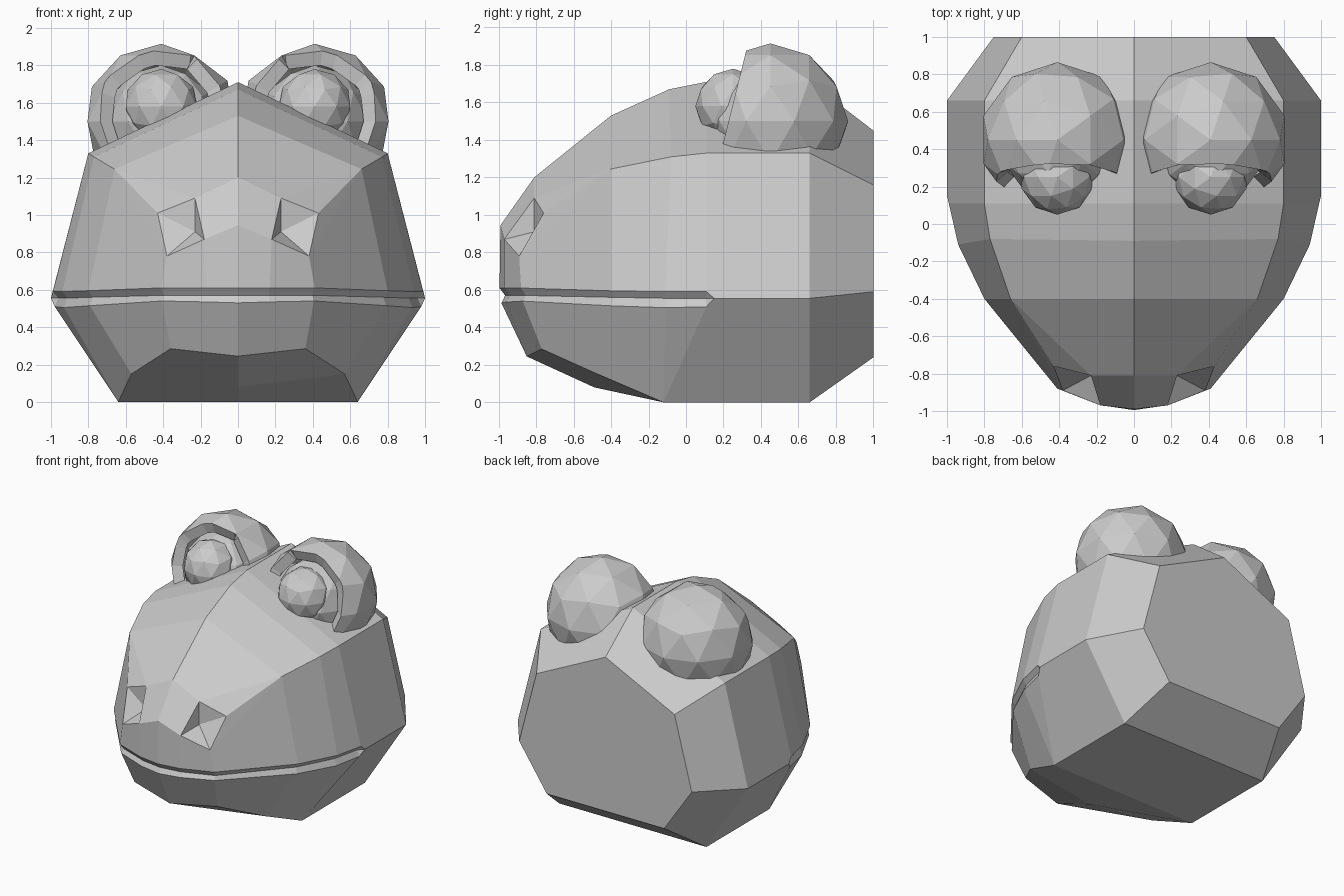
import bpy, bmesh
from mathutils import Vector

if "Cube" in bpy.data.objects:
    bpy.data.objects.remove(bpy.data.objects["Cube"])

grey = bpy.data.materials.new("plain grey")
grey.diffuse_color = (0.6, 0.6, 0.6, 1)
grey.use_nodes = True
grey.node_tree.nodes["Principled BSDF"].inputs["Base Color"].default_value = grey.diffuse_color


def finish(name, bm, thickness=0):
    """Turn a right-hand half into an object mirrored across x = 0."""
    mesh = bpy.data.meshes.new(name)
    bmesh.ops.recalc_face_normals(bm, faces=bm.faces)
    bm.to_mesh(mesh)
    bm.free()
    mesh.materials.append(grey)
    ob = bpy.data.objects.new(name, mesh)
    bpy.context.collection.objects.link(ob)
    if thickness:
        sol = ob.modifiers.new("thickness", 'SOLIDIFY')
        sol.thickness = thickness
        sol.offset = -1
    mir = ob.modifiers.new("mirror", 'MIRROR')
    mir.merge_threshold = 0.0005
    return ob


# ---- head: named rows of points on the right half ----
points = {}


def row(key, coords):
    for i, co in enumerate(coords):
        points[key + str(i)] = co


# ridge, brow line and snout
row("T", [(0, -.81, 1.2), (0, -.4, 1.53), (0, -.09, 1.67),
          (0, .11, 1.71), (0, .66, 1.71), (0, 1, 1.45)])
row("U", [(.23, -.81, 1.09), (.43, -.76, 1.01), (.66, -.4, 1.245), (.77, -.08, 1.31),
          (.8, .11, 1.33), (.8, .66, 1.33), (.6, 1, 1.16)])
row("N", [(0, -.99, .945), (.18, -.97, .87), (.38, -.89, .78)])
row("P", [(.23, -.81, .91)])
# mouth: upper lip, groove, lower lip along one path
path = [(0, -.995), (.17, -.97), (.41, -.88), (.8, -.4), (.94, -.11), (.99, .11)]
upper = [.61, .61, .61, .595, .59, .59]
groove = [.57, .57, .57, .56, .555, .555]
lower = [.53, .535, .54, .515, .505, .51]
row("R", [(x, y, z) for (x, y), z in zip(path, upper)])
row("G", [(x * .97, y * .97, z) for (x, y), z in zip(path, groove)])
row("W", [(x * .99, y * .99, z) for (x, y), z in zip(path, lower)])
# cheek line behind the mouth, jaw edge, underside centre
row("K", [(1, .15, .555), (1, .66, .555), (.75, 1, .59)])
row("B", [(0, -.85, .245), (.36, -.77, .285), (.57, -.47, .15),
          (.64, -.12, 0), (.64, .66, 0), (.51, 1, .24)])
row("C", [(0, -.49, .08), (0, -.12, 0), (0, .66, 0), (0, 1, .24)])

faces = [
    # forehead
    "T0 U0 U2 T1", "U0 U1 U2", "T1 U2 U3 T2", "T2 U3 U4 T3", "T3 U4 U5 T4", "T4 U5 U6 T5",
    # snout and nostril pit
    "N0 N1 U0 T0", "U0 P0 N1", "U0 U1 P0", "U1 N2 P0", "N2 N1 P0",
    "N0 N1 R1 R0", "N1 N2 R2 R1",
    # cheeks
    "N2 U1 U2", "N2 U2 R3 R2", "U2 U3 R4 R3", "U3 U4 R5 R4",
    "U4 U5 K1 K0 R5", "U5 U6 K2 K1",
    # mouth corner
    "R5 K0 G5", "G5 K0 W5",
    # lower jaw
    "W0 W1 W2 B1 B0", "W2 W3 B2 B1", "W3 W4 B3 B2", "W4 W5 B3",
    "W5 K0 K1 B4 B3", "K1 K2 B5 B4",
    # underside and back
    "B0 B1 B2 C0", "C0 B2 B3 C1", "C1 B3 B4 C2", "C2 B4 B5 C3", "C3 B5 K2 U6 T5",
]
for i in range(5):
    faces.append(f"R{i} R{i+1} G{i+1} G{i}")
    faces.append(f"G{i} G{i+1} W{i+1} W{i}")

bm = bmesh.new()
verts = {k: bm.verts.new(co) for k, co in points.items()}
for f in faces:
    bm.faces.new([verts[k] for k in f.split()])
finish("head", bm)


# ---- eyes: faceted balls, optionally cut by planes ----
def ball(name, centre, radius, cuts=(), thickness=0):
    bm = bmesh.new()
    bmesh.ops.create_icosphere(bm, subdivisions=2, radius=radius)
    bmesh.ops.translate(bm, verts=bm.verts, vec=Vector(centre))
    for co, normal in cuts:
        bmesh.ops.bisect_plane(bm, geom=bm.verts[:] + bm.edges[:] + bm.faces[:],
                               plane_co=co, plane_no=normal, clear_outer=True)
    return finish(name, bm, thickness)


# hooded lids, open at the front and trimmed where they meet the head
ball("eyelids", (.41, .45, 1.5), .415,
     cuts=[((.41, .2, 1.39), (0, -1, .25)), ((.41, .45, 1.33), (0, 0, -1))], thickness=.08)
ball("eyeballs", (.41, .42, 1.5), .3)
ball("pupils", (.41, .25, 1.58), .2)
